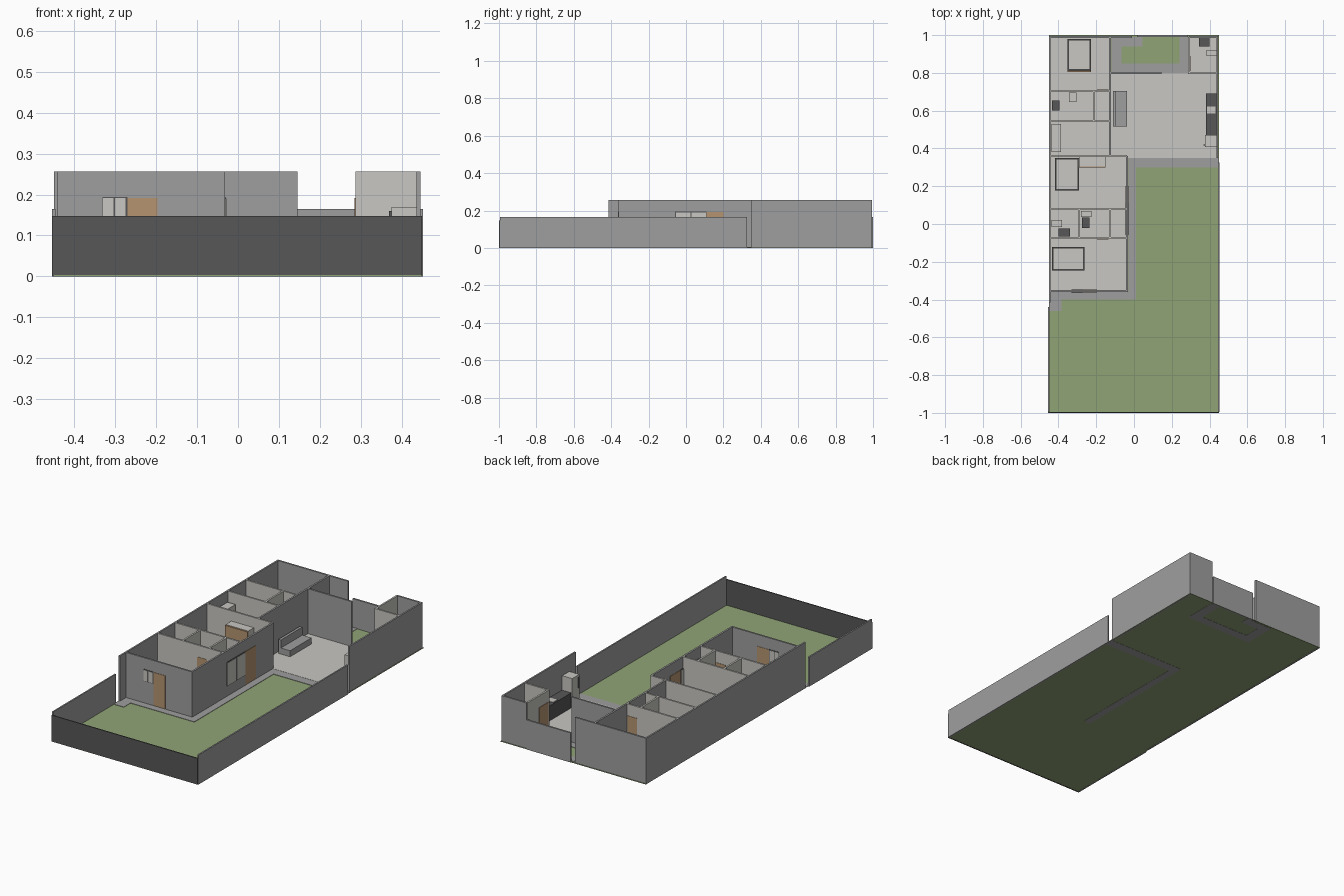
import bpy


def material(name, r, g, b):
    m = bpy.data.materials.new(name)
    m.diffuse_color = (r, g, b, 1)
    return m


GRAY = material("wall_gray", 0.345, 0.345, 0.345)
LIGHT = material("light_plaster", 0.58, 0.57, 0.54)
DARK = material("dark_gray", 0.095, 0.095, 0.098)
GREEN = material("grass_green", 0.28, 0.37, 0.18)
WOOD = material("wood_brown", 0.46, 0.295, 0.16)


def box(name, x0, x1, y0, y1, z0, z1, mat):
    corners = [(x, y, z) for z in (z0, z1) for y in (y0, y1) for x in (x0, x1)]
    faces = [(0, 2, 3, 1), (4, 5, 7, 6), (0, 1, 5, 4),
             (2, 6, 7, 3), (0, 4, 6, 2), (1, 3, 7, 5)]
    mesh = bpy.data.meshes.new(name)
    mesh.from_pydata(corners, [], faces)
    mesh.materials.append(mat)
    ob = bpy.data.objects.new(name, mesh)
    bpy.context.collection.objects.link(ob)
    return ob


H, LOW, T = 0.257, 0.165, 0.005   # house height, fence height, half wall


def wall_x(name, y, x0, x1, mat=GRAY, h=H):
    box(name, x0, x1, y - T, y + T, 0.003, h, mat)


def wall_y(name, x, y0, y1, mat=GRAY, h=H):
    box(name, x - T, x + T, y0, y1, 0.003, h, mat)


# Ground, paths and floors
box("lawn", -0.45, 0.45, -1, 1, 0.001, 0.003, GREEN)
for x0, x1, y0, y1 in [(-0.03, 0.01, -0.40, 0.30), (-0.03, 0.45, 0.30, 0.352),
                       (-0.12, -0.065, 0.80, 0.99), (-0.065, 0.24, 0.80, 0.85),
                       (0.24, 0.295, 0.80, 0.99), (-0.065, 0.045, 0.94, 0.99)]:
    box("path", x0, x1, y0, y1, 0, 0.005, GRAY)
for x0, x1, y0, y1 in [(-0.45, -0.03, -0.40, -0.355), (-0.45, -0.385, -0.46, -0.40)]:
    box("front_path", x0, x1, y0, y1, 0.002, 0.005, GRAY)
for x0, x1, y0, y1 in [(-0.445, -0.035, -0.355, 0.36), (-0.445, -0.125, 0.36, 0.99),
                       (-0.125, 0.44, 0.35, 0.80), (0.295, 0.44, 0.80, 0.99)]:
    box("room_floor", x0, x1, y0, y1, 0.002, 0.006, LIGHT)

# Boundary walls
box("front_fence", -0.455, 0.45, -1, -0.994, 0, 0.147, DARK)
box("left_fence", -0.455, -0.447, -0.994, -0.44, 0, LOW, GRAY)
box("right_fence", 0.445, 0.453, -0.994, 0.325, 0, LOW, GRAY)
box("back_fence", 0.015, 0.287, 0.99, 1, 0, LOW, GRAY)

# Outer house walls
box("left_house_wall", -0.45, -0.441, -0.415, 0.995, 0, H, GRAY)
box("right_house_wall", 0.437, 0.446, 0.35, 0.995, 0, H, GRAY)
wall_x("back_house_wall", 0.99, -0.45, -0.01)
wall_x("back_room_outer_wall", 0.99, 0.29, 0.445)
wall_x("front_house_wall", -0.355, -0.441, -0.035)
wall_y("courtyard_wall", -0.037, -0.36, 0.36)
wall_y("living_west_wall", -0.128, 0.36, 0.99)
wall_x("patio_wall", 0.80, -0.128, 0.146)

# Partitions
for y, x1 in [(-0.075, -0.04), (0.08, -0.04), (0.36, -0.036),
              (0.545, -0.13), (0.705, -0.13)]:
    wall_x("partition", y, -0.441, x1, LIGHT)
wall_y("bath_side_partition", -0.128, -0.07, 0.075, LIGHT)
wall_y("bath_middle_partition", -0.29, -0.07, 0.075, LIGHT)
wall_y("shower_partition", -0.213, 0.55, 0.70, LIGHT)
wall_x("store_front_wall", 0.80, 0.287, 0.437, LIGHT)
wall_y("store_side_wall", 0.292, 0.80, 0.99, LIGHT)

# Doors, standing slightly proud of both wall faces
D = 0.007
for x0, x1, y in [(-0.27, -0.197, -0.355), (-0.195, -0.135, -0.075),
                  (-0.195, -0.135, 0.705)]:
    box("door", x0, x1, y - D, y + D, 0.006, 0.192, WOOD)
for x, y0, y1 in [(-0.037, 0.11, 0.20), (0.292, 0.81, 0.89)]:
    box("door", x - D, x + D, y0, y1, 0.006, 0.192, WOOD)

# Windows: dark frame with two light panes
box("front_window_frame", -0.332, -0.27, -0.355 - D, -0.355 + D, 0.128, 0.194, DARK)
for x in (-0.330, -0.301):
    box("front_window_pane", x, x + 0.026, -0.364, -0.346, 0.131, 0.191, LIGHT)
box("side_window_frame", -0.037 - D, -0.037 + D, -0.058, 0.11, 0.06, 0.194, DARK)
for y in (-0.054, 0.029):
    box("side_window_pane", -0.046, -0.028, y, y + 0.078, 0.064, 0.190, LIGHT)


# Beds with a dark base and light mattress
def bed(x0, x1, y0, y1):
    box("bed_base", x0, x1, y0, y1, 0.005, 0.03, DARK)
    box("mattress", x0 + 0.005, x1 - 0.005, y0 + 0.005, y1 - 0.005, 0.03, 0.05, LIGHT)


bed(-0.353, -0.227, 0.812, 0.98)
bed(-0.418, -0.292, 0.178, 0.35)
bed(-0.433, -0.263, -0.245, -0.122)
box("bed_footboard", -0.353, -0.227, 0.806, 0.812, 0.005, 0.05, WOOD)

# Wardrobes
box("wardrobe", -0.29, -0.15, 0.305, 0.355, 0.005, 0.20, LIGHT)
box("wardrobe_front", -0.29, -0.15, 0.298, 0.305, 0.005, 0.198, WOOD)
box("tall_cabinet", -0.436, -0.387, 0.38, 0.53, 0.005, 0.20, LIGHT)

# Sofa
box("sofa_seat", -0.095, -0.038, 0.515, 0.705, 0.005, 0.04, GRAY)
box("sofa_back", -0.11, -0.095, 0.515, 0.705, 0.005, 0.085, GRAY)

# Kitchen
box("kitchen_counter", 0.38, 0.437, 0.472, 0.69, 0.005, 0.09, DARK)
box("sink", 0.387, 0.432, 0.585, 0.622, 0.09, 0.093, LIGHT)
box("fridge", 0.375, 0.437, 0.407, 0.47, 0.005, 0.17, LIGHT)
box("fridge_handle", 0.369, 0.375, 0.415, 0.42, 0.10, 0.16, DARK)

# Bathroom and laundry fittings
for x0, x1, y0, y1 in [(-0.435, -0.395, 0.60, 0.655), (-0.40, -0.34, -0.066, -0.025),
                       (-0.275, -0.235, -0.02, 0.035), (0.345, 0.40, 0.94, 0.985)]:
    box("vanity", x0, x1, y0, y1, 0.005, 0.085, DARK)
for x0, x1, y0, y1 in [(-0.345, -0.305, 0.645, 0.695), (-0.436, -0.38, -0.015, 0.02),
                       (-0.28, -0.225, 0.036, 0.07), (0.383, 0.437, 0.89, 0.922)]:
    box("toilet", x0, x1, y0, y1, 0.005, 0.05, LIGHT)
